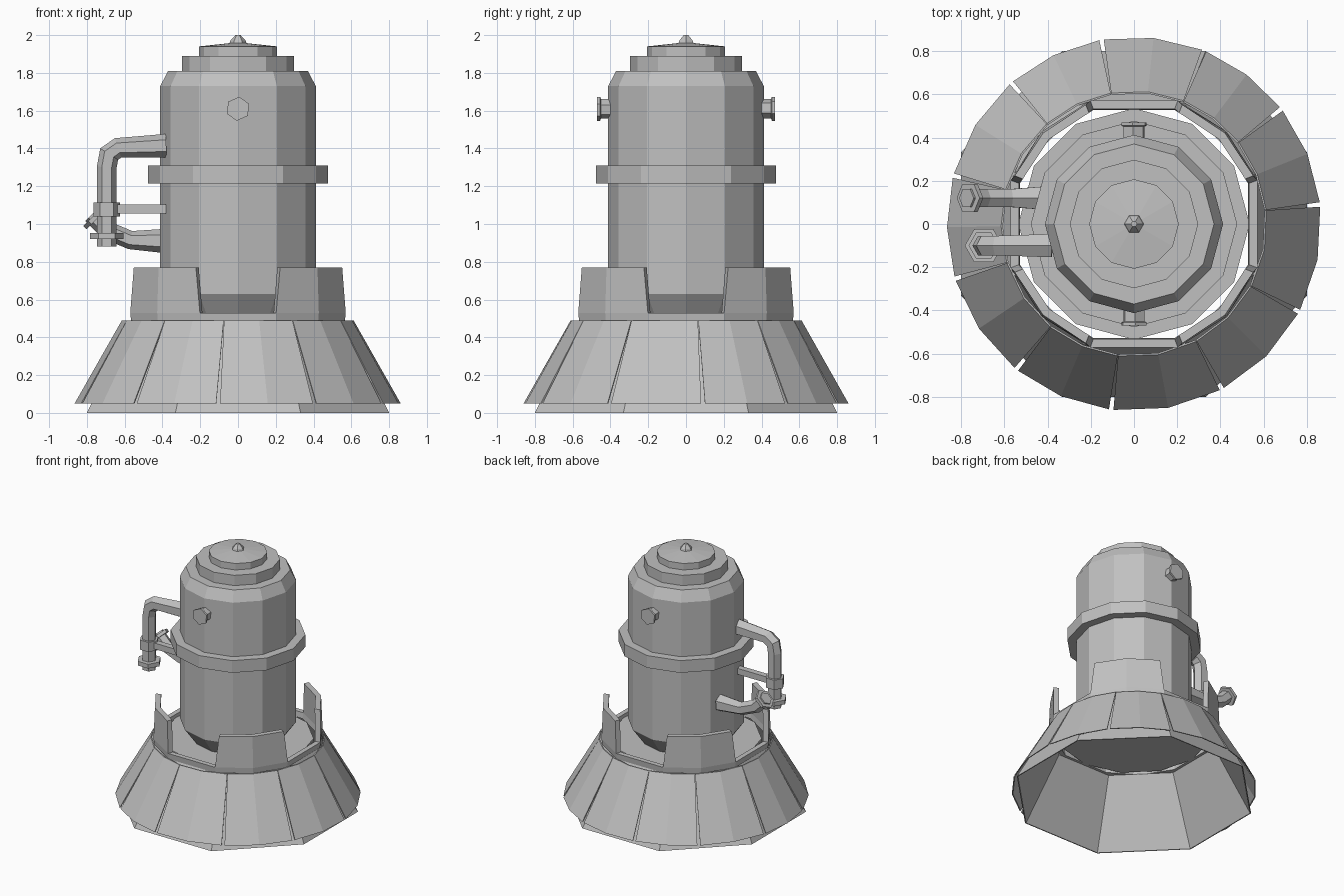
import bpy, bmesh, math
from mathutils import Vector

cube = bpy.data.objects.get("Cube")
if cube:
    bpy.data.objects.remove(cube, do_unlink=True)

grey = bpy.data.materials.new("plain grey")
grey.use_nodes = True
grey.diffuse_color = (0.53, 0.53, 0.53, 1)
grey.node_tree.nodes["Principled BSDF"].inputs["Base Color"].default_value = (0.53, 0.53, 0.53, 1)


def finish(name, bm):
    bmesh.ops.recalc_face_normals(bm, faces=bm.faces)
    mesh = bpy.data.meshes.new(name)
    bm.to_mesh(mesh)
    bm.free()
    mesh.materials.append(grey)
    obj = bpy.data.objects.new(name, mesh)
    bpy.context.collection.objects.link(obj)
    return obj


def polar(r, degrees, z):
    a = math.radians(degrees)
    return Vector((r * math.cos(a), r * math.sin(a), z))


def bridge(bm, a, b):
    for i in range(len(a)):
        j = (i + 1) % len(a)
        bm.faces.new((a[i], a[j], b[j], b[i]))


def lathe(name, profile, sides=12, offset=0, loop=False):
    """Turn (radius, z) points about z; loop closes the profile into a ring."""
    bm = bmesh.new()
    rings = [[bm.verts.new(polar(r, offset + 360 * i / sides, z)) for i in range(sides)]
             for r, z in profile]
    for a, b in zip(rings, rings[1:]):
        bridge(bm, a, b)
    if loop:
        bridge(bm, rings[-1], rings[0])
    else:
        bm.faces.new(rings[0])
        bm.faces.new(rings[-1])
    return finish(name, bm)


def tube(name, points, radii, sides=6, side=(0, 1, 0), spin=30):
    """Mitred tube along a path lying in the plane square to side."""
    bm = bmesh.new()
    pts, side = [Vector(p) for p in points], Vector(side)
    rings = []
    for i, p in enumerate(pts):
        before = (p - pts[max(i - 1, 0)]).normalized()
        after = (pts[min(i + 1, len(pts) - 1)] - p).normalized()
        tangent = (before + after).normalized()
        miter = 1 / max(0.7, tangent.dot(after if after.length else before))
        up = tangent.cross(side) * miter
        ring = []
        for k in range(sides):
            a = math.radians(spin) + math.tau * k / sides
            ring.append(bm.verts.new(p + radii[i] * (side * math.cos(a) + up * math.sin(a))))
        rings.append(ring)
    for a, b in zip(rings, rings[1:]):
        bridge(bm, a, b)
    bm.faces.new(rings[0])
    bm.faces.new(rings[-1])
    return finish(name, bm)


def curved_plate(bm, low, high, thickness):
    """Closed strip; low and high are (radius, z, angles)."""
    sections = []
    for a, b in zip(low[2], high[2]):
        sections.append([bm.verts.new(polar(r, ang, z)) for r, ang, z in (
            (low[0], a, low[1]), (high[0], b, high[1]),
            (high[0] - thickness, b, high[1]), (low[0] - thickness, a, low[1]))])
    for a, b in zip(sections, sections[1:]):
        bridge(bm, a, b)
    bm.faces.new(sections[0])
    bm.faces.new(sections[-1])


# Flared base: thin hollow eight-sided skirt
lathe("inner_skirt", [(0.866, 0), (0.603, 0.485), (0.595, 0.485), (0.858, 0)],
      sides=8, offset=22.5, loop=True)

# Thin folded panels laid over the skirt, with tapering seams
seams = [6, 38, 68, 100, 131, 165, 197, 231, 263, 298, 332, 366]
bm = bmesh.new()
for start, end in zip(seams, seams[1:]):
    mid = (start + end) / 2
    curved_plate(bm, (0.865, 0.05, (start + 0.7, mid, end - 0.7)),
                 (0.615, 0.49, (start + 0.1, mid, end - 0.1)), 0.008)
finish("skirt_panels", bm)

# Crown: low ring with four tall tabs on the diagonals
bm = bmesh.new()
for turn in range(0, 360, 90):
    foot = [turn + a for a in (19.5, 45, 70.5)]
    tip = [turn + a for a in (22, 45, 68)]
    curved_plate(bm, (0.6, 0.485, foot), (0.605, 0.53, foot), 0.04)
    curved_plate(bm, (0.605, 0.53, foot), (0.595, 0.77, tip), 0.04)
    gap = [turn - 19.5, turn + 19.5]
    curved_plate(bm, (0.6, 0.485, gap), (0.605, 0.53, gap), 0.04)
finish("crown", bm)
lathe("crown_floor", [(0.535, 0.485), (0.535, 0.505)])

# Tank body, belt and stepped lid
lathe("tank", [(0.31, 0.49), (0.34, 0.53), (0.412, 0.63), (0.412, 1.73), (0.37, 1.81)])
lathe("belt", [(0.477, 1.215), (0.477, 1.31), (0.4, 1.31), (0.4, 1.215)], loop=True)
lathe("lid_step", [(0.297, 1.8), (0.297, 1.89)])
lathe("lid_cap", [(0.207, 1.88), (0.207, 1.94), (0.04, 1.958)])
lathe("lid_knob", [(0.048, 1.95), (0.04, 1.972), (0.014, 2.0)], sides=6)

# Bolts front and back
for label, s in (("front", -1), ("back", 1)):
    tube(label + "_bolt", [(0, s * y, 1.61) for y in (0.38, 0.45, 0.455, 0.47)],
         [0.052, 0.052, 0.064, 0.064], side=(1, 0, 0), spin=24)

# Tall drain pipe on the right side, with collar, flange and bracket
y = -0.1
tube("tall_pipe", [(-0.38, y, 1.415), (-0.635, y, 1.403), (-0.682, y, 1.37),
                   (-0.695, y, 1.3), (-0.695, y, 0.88)],
     [0.062, 0.052, 0.052, 0.052, 0.052])
tube("pipe_collar", [(-0.695, y, 1.04), (-0.695, y, 1.115)], [0.07, 0.07])
tube("pipe_flange", [(-0.695, y, 0.92), (-0.695, y, 0.953)], [0.088, 0.088])
tube("pipe_bracket", [(-0.38, y, 1.08), (-0.66, y, 1.08)], [0.033, 0.033], sides=4, spin=45)

# Short outlet pipe with tilted flange
y = 0.12
tube("outlet_pipe", [(-0.38, y, 0.91), (-0.57, y, 0.915), (-0.69, y, 0.965), (-0.775, y, 1.05)],
     [0.065, 0.048, 0.048, 0.048])
tube("outlet_flange", [(-0.75, y, 1.025), (-0.767, y, 1.042)], [0.075, 0.075])
